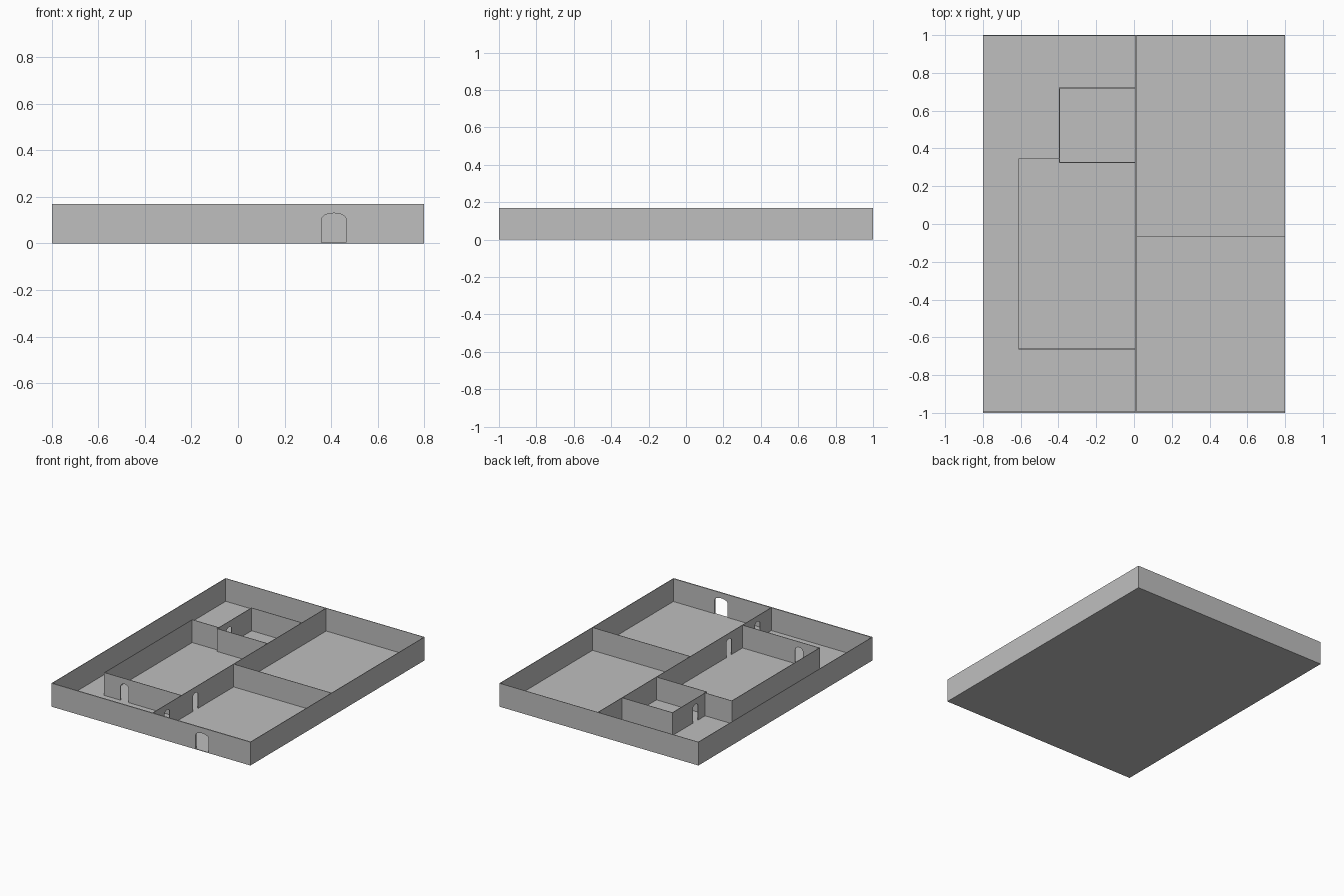
import bpy, bmesh, math
from mathutils import Vector

cube = bpy.data.objects.get("Cube")
if cube:
    bpy.data.objects.remove(cube, do_unlink=True)

W, L, H = 0.8, 1.0, 0.17       # half width, half length, wall height
T = 0.004                      # thickness of partitions and floor
SPRING, CROWN = 0.105, 0.13    # doorway arch heights

plaster = bpy.data.materials.new("plain grey")
plaster.use_nodes = True
grey = (0.52, 0.52, 0.52, 1)
plaster.diffuse_color = grey
plaster.node_tree.nodes["Principled BSDF"].inputs["Base Color"].default_value = grey


def finish(name, bm):
    bmesh.ops.recalc_face_normals(bm, faces=bm.faces)
    mesh = bpy.data.meshes.new(name)
    bm.to_mesh(mesh)
    bm.free()
    mesh.materials.append(plaster)
    obj = bpy.data.objects.new(name, mesh)
    bpy.context.collection.objects.link(obj)
    return obj


def arch(centre, width, steps=10):
    """Doorway outline from floor, over the arch, back to floor."""
    r = width / 2
    pts = [(centre - r, T)]
    for i in range(steps + 1):
        a = math.pi * (1 - i / steps)
        pts.append((centre + r * math.cos(a), SPRING + (CROWN - SPRING) * math.sin(a)))
    return pts + [(centre + r, T)]


def wall(name, start, end, doors=(), thick=T):
    """Upright wall from start to end; doors are (distance along, width)."""
    a, b = Vector(start), Vector(end)
    along = (b - a).normalized()
    side = Vector((-along.y, along.x)) * thick / 2
    length = (b - a).length
    outline = [(0, T)]
    for centre, width in doors:
        outline += arch(centre, width)
    outline += [(length, T), (length, H), (0, H)]
    bm = bmesh.new()
    verts = []
    for s, z in outline:
        p = a + along * s - side
        verts.append(bm.verts.new((p.x, p.y, z)))
    face = bm.faces.new(verts)
    new = bmesh.ops.extrude_face_region(bm, geom=[face])["geom"]
    bmesh.ops.translate(bm, vec=(side * 2).to_3d(),
                        verts=[v for v in new if isinstance(v, bmesh.types.BMVert)])
    return finish(name, bm)


# Floor slab
bm = bmesh.new()
bmesh.ops.create_cube(bm, size=1)
bmesh.ops.scale(bm, vec=(2 * W, 2 * L, T), verts=bm.verts)
bmesh.ops.translate(bm, vec=(0, 0, T / 2), verts=bm.verts)
finish("floor", bm)

# Outer walls
h = T / 2
wall("front_wall", (-W, -L + T), (W, -L + T), [(W + 0.412, 0.105)], thick=2 * T)
wall("back_wall", (-W, L - h), (W, L - h))
for name, x in (("left_wall", W - h), ("right_wall", -W + h)):
    wall(name, (x, -L + 2 * T), (x, L - T))

# Long central partition with two doorways, and the cross wall on its left
SPINE, DOOR = 0.01, 0.062
wall("central_partition", (SPINE, -L + 2 * T), (SPINE, L - T),
     [(y + L - 2 * T, DOOR) for y in (-0.832, -0.505)])
wall("cross_partition", (SPINE + h, -0.065), (W - T, -0.065))

# Small back room
ROOM, HALL = -0.395, -0.61
wall("back_room_rear", (ROOM + h, 0.72), (SPINE - h, 0.72))
wall("back_room_front", (ROOM + h, 0.325), (SPINE - h, 0.325))
wall("back_room_side", (ROOM, 0.325 - h), (ROOM, 0.72 + h), [(0.458 - 0.325 + h, DOOR)])

# Large front room
wall("hall_rear", (HALL + h, 0.345), (ROOM - h, 0.345))
wall("hall_side", (HALL, -0.662 - h), (HALL, 0.345 + h))
wall("hall_front", (HALL + h, -0.662), (SPINE - h, -0.662), [(-0.447 - HALL - h, DOOR)])
